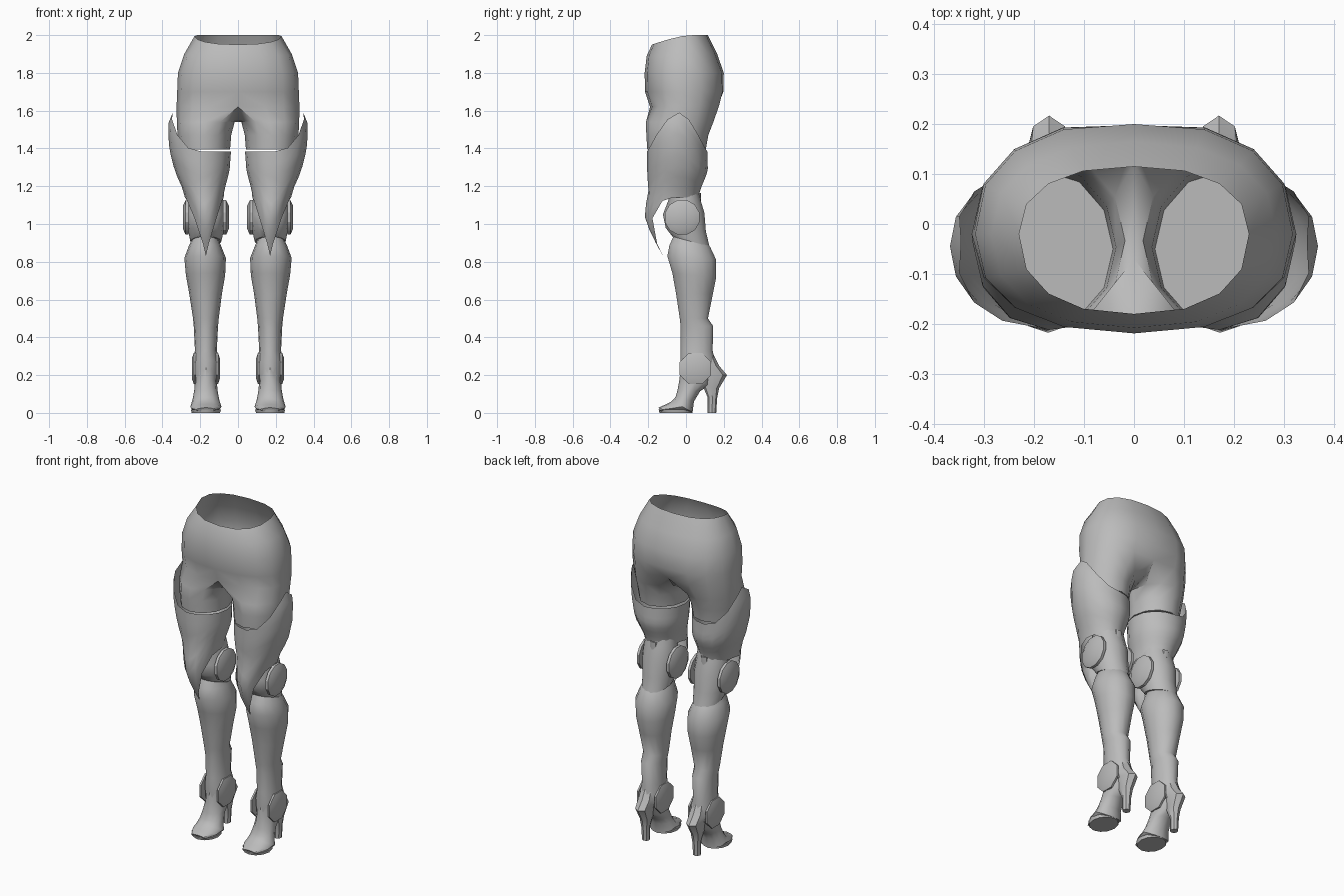
import bpy, bmesh, math
from mathutils import Vector

if "Cube" in bpy.data.objects:
    bpy.data.objects.remove(bpy.data.objects["Cube"])

mat = bpy.data.materials.new("grey")
mat.diffuse_color = (0.5, 0.5, 0.5, 1)
mat.use_nodes = True
mat.node_tree.nodes["Principled BSDF"].inputs["Base Color"].default_value = mat.diffuse_color
CX = 0.17  # leg axis


def make(name, verts, faces, angle=40, mirror=True):
    me = bpy.data.meshes.new(name)
    me.from_pydata(verts, [], faces)
    bm = bmesh.new()
    bm.from_mesh(me)
    bmesh.ops.recalc_face_normals(bm, faces=bm.faces)
    bm.to_mesh(me)
    bm.free()
    me.materials.append(mat)
    ob = bpy.data.objects.new(name, me)
    bpy.context.collection.objects.link(ob)
    if mirror:
        m = ob.modifiers.new("mirror", 'MIRROR')
        m.use_clip = True
        m.merge_threshold = 0.0005
    bpy.ops.object.select_all(action='DESELECT')
    ob.select_set(True)
    bpy.context.view_layer.objects.active = ob
    bpy.ops.object.shade_smooth_by_angle(angle=math.radians(angle))
    return ob


def bridge(rings, n):
    return [(r * n + i, r * n + (i + 1) % n, (r + 1) * n + (i + 1) % n, (r + 1) * n + i)
            for r in range(rings - 1) for i in range(n)]


def loft(name, rings, n=12, caps=(True, True), angle=40):
    """Each ring: front point (y, z), back point (y, z), inner x, outer x."""
    verts = []
    for yf, zf, yb, zb, xi, xo in rings:
        for i in range(n):
            t = 2 * math.pi * i / n
            k = (1 + math.sin(t)) / 2
            verts.append(((xi + xo) / 2 + (xo - xi) / 2 * math.cos(t),
                          yf + (yb - yf) * k, zf + (zb - zf) * k))
    faces = bridge(len(rings), n)
    if caps[0]:
        faces.append(tuple(range(n)))
    if caps[1]:
        faces.append(tuple(range((len(rings) - 1) * n, len(rings) * n)))
    return make(name, verts, faces, angle)


# Hips: half torso rings that branch into a thigh sleeve, mirrored
def hips():
    n, v, f = 9, [], []
    # half width, front y, back y, front z, back z, cleft depth
    torso = [(.23, -.18, .115, 1.95, 2.0, 0), (.285, -.208, .165, 1.89, 1.9, 0),
             (.318, -.219, .204, 1.8, 1.8, .004), (.322, -.217, .208, 1.7, 1.7, .01),
             (.325, -.19, .19, 1.62, 1.63, .02)]
    for a, yf, yb, zf, zb, cleft in torso:
        for i in range(n):
            t = math.pi * (i / (n - 1) - .5)
            s, c = math.sin(t), math.cos(t)
            y = -.02 + (abs(s) ** .85) * ((yb + .02) if s > 0 else (yf + .02))
            if i == n - 1:
                y -= cleft
            x = 0 if i in (0, n - 1) else a * c ** .85
            v.append((x, y, zf + (zb - zf) * min(1, (s + 1) * .9)))
    for r in range(len(torso) - 1):
        for i in range(n - 1):
            k = r * n + i
            f.append((k, k + 1, k + n + 1, k + n))
    last = (len(torso) - 1) * n
    # crotch strip closes the last half ring
    loop = list(range(last, last + n))
    for y, z in ((.12, 1.565), (.03, 1.54), (-.07, 1.55)):
        loop.append(len(v))
        v.append((0, y, z))
    # thigh sleeves
    for z, xi, xo, yf, yb in ((1.54, .018, .324, -.212, .145), (1.47, .036, .32, -.21, .118),
                              (1.395, .042, .312, -.205, .105)):
        base = len(v)
        for i in range(12):
            t = math.radians(-120 + 30 * i)
            v.append(((xi + xo) / 2 + (xo - xi) / 2 * math.cos(t),
                      (yf + yb) / 2 + (yb - yf) / 2 * math.sin(t), z))
        new = list(range(base, base + 12))
        for i in range(12):
            j = (i + 1) % 12
            f.append((loop[i], loop[j], new[j], new[i]))
        loop = new
    f.append(tuple(loop))
    make("hips", v, f, 50)


# Thigh guard: tube with a raised outer flap and a long pointed knee cover
def thigh_guard():
    sec = [(1.6, .08, .342, -.17, .10), (1.53, .05, .37, -.2, .11), (1.4, .036, .365, -.206, .112),
           (1.28, .045, .335, -.207, .116), (1.18, .072, .29, -.198, .075),
           (1.05, .085, .26, -.222, .05), (.95, .11, .23, -.187, 0), (.83, .155, .185, -.122, -.08)]

    def section(z):
        for a, b in zip(sec, sec[1:]):
            if z >= b[0]:
                k = min(1, (a[0] - z) / (a[0] - b[0]))
                return [p + (q - p) * k for p, q in zip(a, b)]
        return sec[-1]
    n, rows, v = 16, 9, []
    for r in range(rows):
        for i in range(n):
            t = 2 * math.pi * i / n
            top = 1.385 + .205 * max(0, math.cos(t)) ** 2.5
            bot = 1.14 - .31 * max(0, -math.sin(t)) ** 3
            z = top + (bot - top) * r / (rows - 1)
            _, xi, xo, yf, yb = section(z)
            v.append(((xi + xo) / 2 + (xo - xi) / 2 * math.cos(t),
                      (yf + yb) / 2 + (yb - yf) / 2 * math.sin(t), z))
    make("thigh_guard", v, bridge(rows, n), 40)


# Flat domed joint disc facing +x or -x
def disc(name, x, y, z, r, depth, sides):
    v = []
    for dx, k in ((-.02, 1), (.5, 1), (1, .66)):
        for i in range(sides):
            t = 2 * math.pi * (i + .5) / sides
            v.append((x + depth * dx, y + r * k * math.cos(t), z + r * k * math.sin(t)))
    f = bridge(3, sides) + [tuple(range(sides)), tuple(range(2 * sides, 3 * sides))]
    make(name, v, f, 30)


hips()
thigh_guard()

# Knee sleeve with joint discs and a small clasp behind
loft("knee_sleeve", [(-.12, 1.22, .06, 1.22, .09, .26), (-.09, 1.14, .075, 1.14, .08, .265),
                     (-.125, 1.05, .1, 1.06, .068, .275), (-.11, .98, .108, .96, .075, .265),
                     (-.075, .935, .127, .88, .088, .252)], 14)
disc("outer_knee_disc", .262, -.02, 1.035, .095, .03, 12)
disc("inner_knee_disc", .078, -.02, 1.035, .095, -.03, 12)
loft("knee_clasp", [(.045, 1.165, .08, 1.165, .145, .195), (.045, 1.12, .08, 1.12, .145, .195)], 8)

# Shin
loft("shin", [(-.06, .95, .1, .92, .11, .235), (-.09, .89, .13, .88, .09, .26),
              (-.102, .83, .163, .81, .064, .284), (-.075, .74, .163, .72, .068, .276),
              (-.055, .63, .145, .63, .085, .258), (-.035, .5, .118, .5, .102, .238),
              (-.03, .45, .146, .46, .106, .234), (-.03, .33, .143, .33, .112, .228),
              (-.032, .28, .155, .28, .1, .238), (-.028, .2, .15, .2, .105, .235)], 14)

# Ankle discs
disc("outer_ankle_disc", .224, .05, .235, .09, .02, 8)
disc("inner_ankle_disc", .116, .05, .235, .09, -.02, 8)

# High-heeled foot
loft("foot", [(-.03, .24, .15, .25, .108, .232), (-.034, .18, .13, .15, .112, .228),
              (-.045, .12, .075, .115, .108, .232), (-.055, .085, .042, .06, .1, .24),
              (-.075, .062, .035, .004, .088, .252), (-.105, .046, -.04, .003, .092, .248),
              (-.145, .028, -.13, .003, .125, .215)], 12)
loft("sole", [(-.145, .018, .035, .018, .09, .25), (-.14, 0, .035, 0, .095, .245)], 12)

# Heel with rear spur
loft("heel", [(.06, .32, .14, .32, .13, .21), (.06, .25, .175, .25, .12, .22),
              (.07, .2, .217, .2, .125, .215), (.09, .14, .175, .13, .135, .205),
              (.115, .08, .165, .08, .145, .195), (.115, 0, .16, 0, .148, .192)], 8, angle=35)
